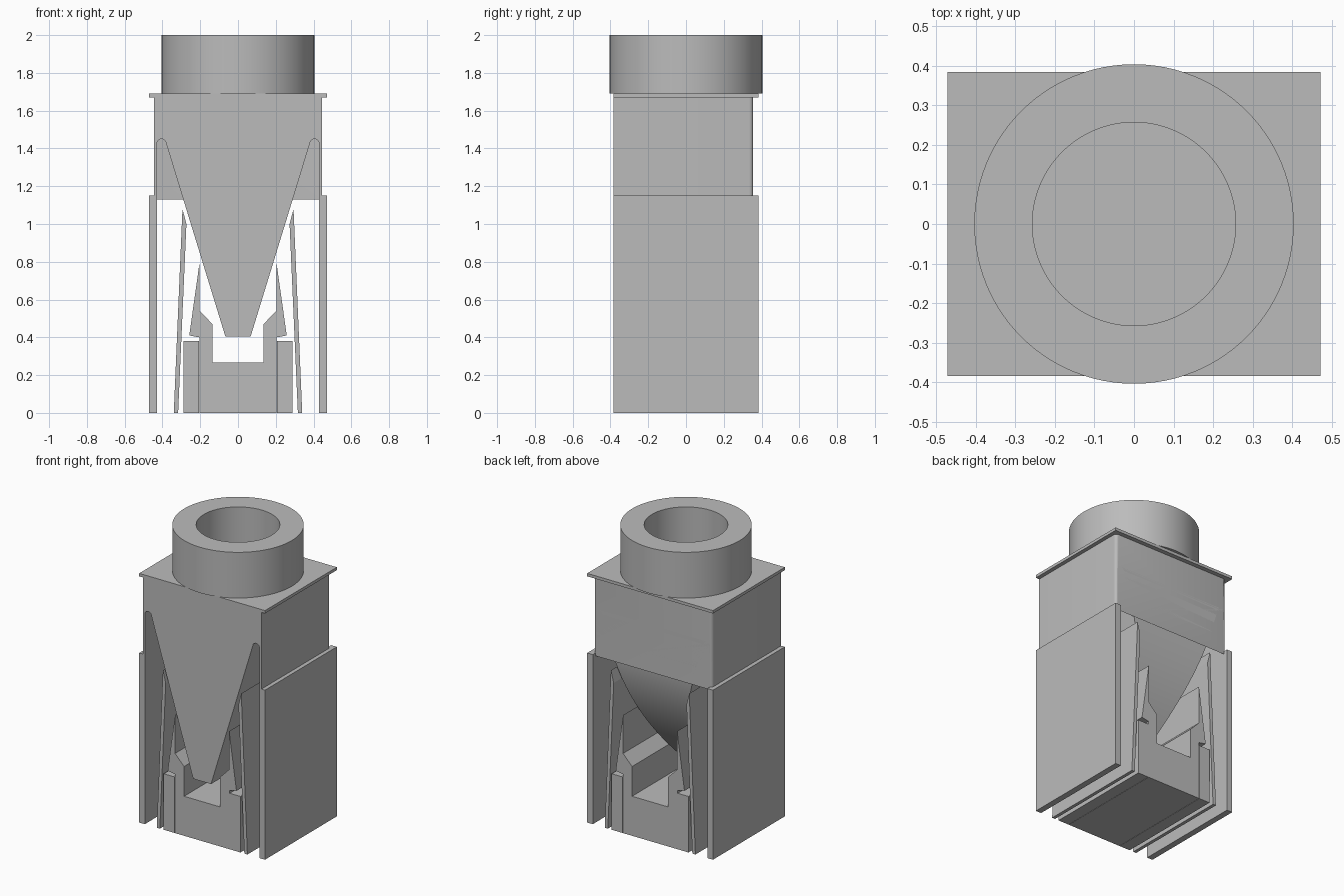
import bpy, bmesh, math

if "Cube" in bpy.data.objects:
    bpy.data.objects.remove(bpy.data.objects["Cube"], do_unlink=True)

grey = bpy.data.materials.new("plain_grey")
grey.use_nodes = True
COLOUR = (0.5, 0.5, 0.5, 1)
grey.diffuse_color = COLOUR
grey.node_tree.nodes["Principled BSDF"].inputs["Base Color"].default_value = COLOUR

DEPTH = 0.385   # half depth of the whole unit
BACK = 0.355    # back face of the body


def finish(name, bm, smooth=False):
    bmesh.ops.recalc_face_normals(bm, faces=bm.faces)
    mesh = bpy.data.meshes.new(name)
    bm.to_mesh(mesh)
    bm.free()
    mesh.materials.append(grey)
    ob = bpy.data.objects.new(name, mesh)
    bpy.context.collection.objects.link(ob)
    if smooth:
        bpy.ops.object.select_all(action="DESELECT")
        ob.select_set(True)
        bpy.context.view_layer.objects.active = ob
        bpy.ops.object.shade_smooth_by_angle(angle=math.radians(30))
    return ob


def extrude_profile(points, y0=-DEPTH, y1=DEPTH):
    """Extrude an x-z outline along y."""
    bm = bmesh.new()
    face = bm.faces.new([bm.verts.new((x, y0, z)) for x, z in points])
    out = bmesh.ops.extrude_face_region(bm, geom=[face])
    verts = [g for g in out["geom"] if isinstance(g, bmesh.types.BMVert)]
    bmesh.ops.translate(bm, verts=verts, vec=(0, y1 - y0, 0))
    return bm


def mirrored(half):
    """Complete a right-hand outline with its mirror image."""
    return half + [(-x, z) for x, z in reversed(half)]


def rect(x0, x1, z0, z1):
    return [(x0, z0), (x1, z0), (x1, z1), (x0, z1)]


# Body with thin side walls and round-topped slots
arch = [(0.405 + 0.025 * math.cos(a), 1.425 + 0.025 * math.sin(a))
        for a in (math.pi * i / 10 for i in range(11))]
half = [(0.445, 1.67), (0.445, 1.13), (0.43, 1.13)] + arch
bm = extrude_profile(mirrored(half), -DEPTH, BACK)
corners = [e for e in bm.edges
           if all(v.co.y > 0.3 and abs(v.co.x) > 0.44 for v in e.verts)
           and abs(e.verts[0].co.z - e.verts[1].co.z) > 0.1]
bmesh.ops.bevel(bm, geom=corners, offset=0.022, segments=5, affect="EDGES", profile=0.5)
finish("body", bm, True)

# Tapering tongue: flat front, back curving forward as it descends
bm = bmesh.new()
STEPS = 24
rows = []
for i in range(STEPS + 1):
    t = i / STEPS
    z = 1.425 - 1.02 * t
    w = 0.38 - 0.313 * t
    y = BACK - 0.55 * max(0, 1.25 - z) ** 2
    rows.append([bm.verts.new(p) for p in
                 ((-w, -DEPTH, z), (w, -DEPTH, z), (w, y, z), (-w, y, z))])
for a, b in zip(rows, rows[1:]):
    for k in range(4):
        n = (k + 1) % 4
        bm.faces.new((a[k], a[n], b[n], b[k]))
bm.faces.new(rows[0])
bm.faces.new(rows[-1])
finish("tongue", bm, True)

# Flange on top of the body
finish("flange", extrude_profile(rect(-0.472, 0.472, 1.67, 1.69)))

# Round collar with an open bore
bm = bmesh.new()
SIDES = 96
ring = [(0.257, 1.69), (0.404, 1.69), (0.404, 2.0), (0.257, 2.0)]
loops = []
for i in range(SIDES):
    a = 2 * math.pi * i / SIDES
    loops.append([bm.verts.new((r * math.cos(a), r * math.sin(a), z)) for r, z in ring])
for i in range(SIDES):
    a, b = loops[i], loops[(i + 1) % SIDES]
    for k in range(4):
        n = (k + 1) % 4
        bm.faces.new((a[k], b[k], b[n], a[n]))
finish("collar", bm, True)

# Central cradle with pocket, chamfered jaws and barbed tips
cradle = [(0.205, 0), (0.205, 0.4), (0.258, 0.41), (0.203, 0.8),
          (0.203, 0.54), (0.135, 0.47), (0.135, 0.268)]
finish("cradle", extrude_profile(mirrored(cradle)))

# Paired parts on both sides
for side, s in (("left", 1), ("right", -1)):
    parts = {
        "outer_plate": rect(0.43, 0.472, 0, 1.15),
        "cradle_block": rect(0.207, 0.288, 0, 0.38),
        "spring_arm": [(0.317, 0), (0.34, 0), (0.294, 1.08), (0.273, 1.0)],
    }
    for part, outline in parts.items():
        finish(f"{side}_{part}", extrude_profile([(s * x, z) for x, z in outline]))
